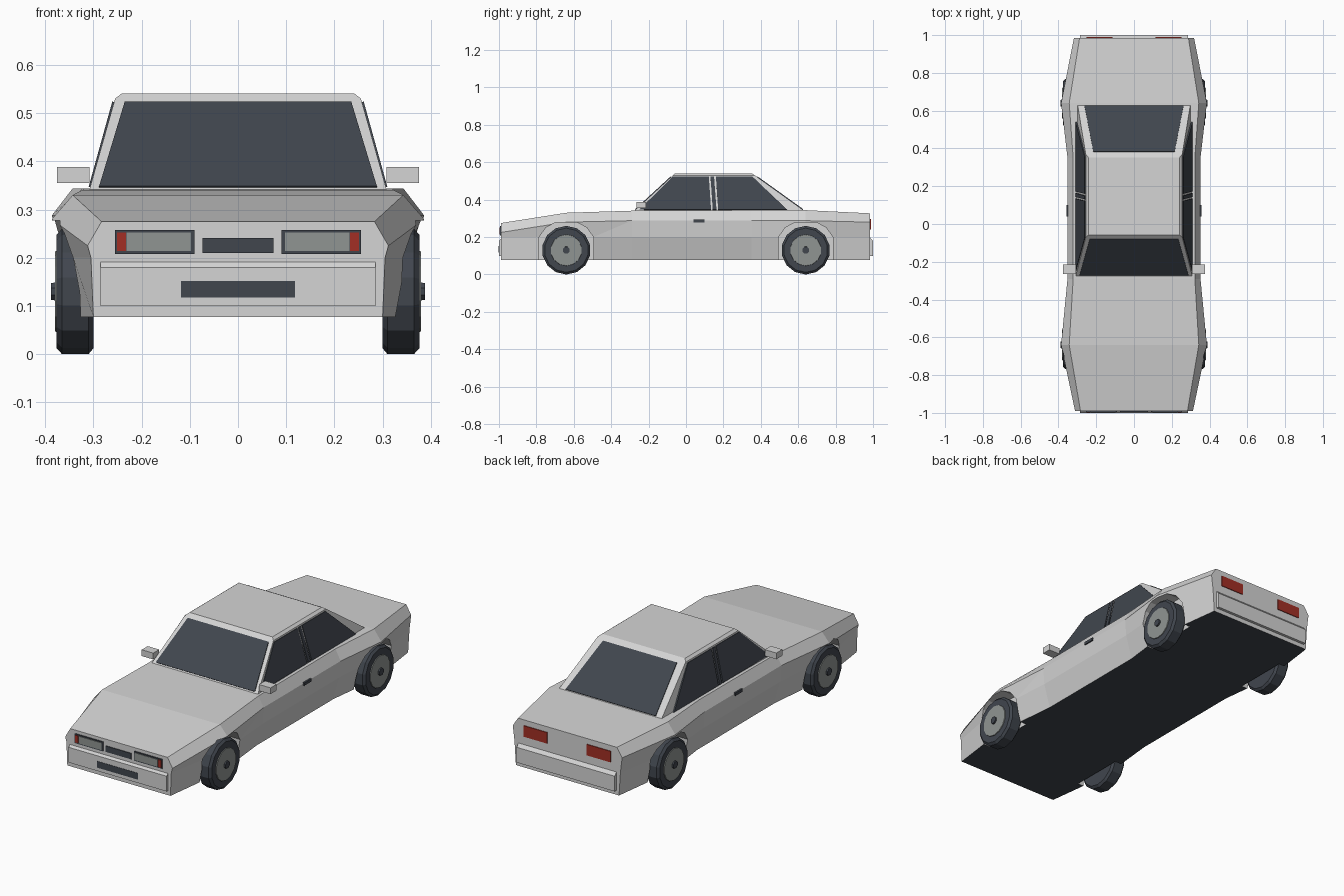
import bpy, bmesh, math
from mathutils import Vector

default = bpy.data.objects.get("Cube")
if default:
    bpy.data.objects.remove(default)


def material(name, r, g, b):
    m = bpy.data.materials.new(name)
    m.use_nodes = True
    m.diffuse_color = (r, g, b, 1)
    m.node_tree.nodes["Principled BSDF"].inputs["Base Color"].default_value = (r, g, b, 1)
    return m


paint = material("silver paint", 0.66, 0.66, 0.66)
dark = material("dark glass and rubber", 0.052, 0.061, 0.076)
grey = material("metal grey", 0.28, 0.3, 0.29)
red = material("lamp red", 0.36, 0.028, 0.018)


def finish(name, bm, *mats):
    bmesh.ops.recalc_face_normals(bm, faces=bm.faces)
    mesh = bpy.data.meshes.new(name)
    bm.to_mesh(mesh)
    bm.free()
    for m in mats:
        mesh.materials.append(m)
    ob = bpy.data.objects.new(name, mesh)
    bpy.context.collection.objects.link(ob)
    return ob


def loft(name, rings, *mats):
    """Skin a list of equal point rings and cap both ends."""
    bm = bmesh.new()
    loops = [[bm.verts.new(p) for p in ring] for ring in rings]
    n = len(loops[0])
    for a, b in zip(loops, loops[1:]):
        for i in range(n):
            j = (i + 1) % n
            bm.faces.new((a[i], a[j], b[j], b[i]))
    bm.faces.new(loops[0])
    bm.faces.new(loops[-1])
    return finish(name, bm, *mats)


def prism(name, pts, vec, *mats):
    pts = [Vector(p) for p in pts]
    return loft(name, [pts, [p + Vector(vec) for p in pts]], *mats)


def panel(name, pts, mat, thick=0.008):
    """Thin plate centred on the surface it lies on."""
    p = [Vector(q) for q in pts]
    vec = (p[1] - p[0]).cross(p[2] - p[0]).normalized() * thick
    return prism(name, [q - vec / 2 for q in p], vec, mat)


def box(name, x, y, z, mat):
    pts = [(x[0], y[0], z[0]), (x[1], y[0], z[0]), (x[1], y[0], z[1]), (x[0], y[0], z[1])]
    return prism(name, pts, (0, y[1] - y[0], 0), mat)


def lathe(name, profile, side, y, z, mat, n=14):
    rings = []
    for x, r in profile:
        angles = [2 * math.pi * (i + 0.5) / n for i in range(n)]
        rings.append([(side * x, y + r * math.cos(a), z + r * math.sin(a)) for a in angles])
    return loft(name, rings, mat)


# Body shell: y, sill x, side x, widest x and z, shoulder x and z
SILL = 0.077
sections = [
    (-0.99, 0.3, 0.305, 0.312, 0.225, 0.283, 0.275),
    (-0.64, 0.345, 0.368, 0.386, 0.28, 0.343, 0.33),
    (-0.29, 0.31, 0.345, 0.352, 0.288, 0.322, 0.341),
    (0.35, 0.31, 0.345, 0.352, 0.288, 0.322, 0.344),
    (0.64, 0.345, 0.368, 0.386, 0.288, 0.343, 0.344),
    (0.985, 0.3, 0.308, 0.318, 0.28, 0.288, 0.327),
]
rings = []
for y, sill, side, wide, wide_z, top, top_z in sections:
    half = [(sill, SILL), (side, 0.2), (wide, wide_z), (top, top_z)]
    rings.append([(x, y, z) for x, z in half] + [(-x, y, z) for x, z in reversed(half)])
body = loft("body", rings, paint, dark)

# Wheel arches cut out of the shell
AXLES = {"front": -0.64, "rear": 0.64}
arch = [(-0.145, -0.02), (-0.145, 0.2), (-0.11, 0.25), (-0.06, 0.277),
        (0.06, 0.277), (0.11, 0.25), (0.145, 0.2), (0.145, -0.02)]
for axle in AXLES.values():
    for s in (1, -1):
        cutter = prism("arch_cutter", [(s * 0.292, axle + y, z) for y, z in arch],
                       (s * 0.2, 0, 0), paint)
        cutter.hide_render = True
        mod = body.modifiers.new("arch", "BOOLEAN")
        mod.operation = "DIFFERENCE"
        mod.solver = "EXACT"
        mod.object = cutter
        bpy.context.view_layer.objects.active = body
        bpy.ops.object.modifier_apply(modifier=mod.name)
        bpy.data.objects.remove(cutter)

# Dark underside
for f in body.data.polygons:
    f.material_index = 1 if f.normal.z < -0.9 and f.center.z < SILL + 0.01 else 0

# Cabin: z, half width front and rear, front y, rear y
BELT, EAVE = 0.335, 0.53
levels = [(BELT, 0.31, 0.3, -0.282, 0.64),
          (EAVE, 0.255, 0.255, -0.07, 0.368),
          (0.541, 0.241, 0.241, -0.058, 0.352)]
loft("cabin", [[(-f, y0, z), (f, y0, z), (r, y1, z), (-r, y1, z)]
               for z, f, r, y0, y1 in levels], paint)


def slope(z, low, high):
    return low + (high - low) * (z - BELT) / (EAVE - BELT)


# Windscreen and rear window
for name, low, high, wide, narrow in (("windscreen", -0.282, -0.07, 0.288, 0.235),
                                      ("rear_window", 0.64, 0.368, 0.262, 0.215)):
    pts = [(-wide, 0.346), (wide, 0.346), (narrow, 0.521), (-narrow, 0.521)]
    panel(name, [(x, slope(z, low, high), z) for x, z in pts], dark)

# Side windows with the door pillar strip
glass = {
    "front_side_window": [(-0.25, 0.346), (0.134, 0.346), (0.122, 0.523), (-0.07, 0.523)],
    "pillar_strip": [(0.143, 0.346), (0.163, 0.346), (0.15, 0.523), (0.131, 0.523)],
    "rear_side_window": [(0.172, 0.346), (0.54, 0.346), (0.355, 0.523), (0.16, 0.523)],
}
for s, tag in ((1, "left"), (-1, "right")):
    for name, pts in glass.items():
        panel(f"{tag}_{name}", [(s * slope(z, 0.309, 0.255), y, z) for y, z in pts], dark)

    # Mirror and door handle
    box(f"{tag}_mirror", (s * 0.308, s * 0.375), (-0.265, -0.215), (0.355, 0.388), paint)
    box(f"{tag}_door_handle", (s * 0.34, s * 0.358), (0.04, 0.1), (0.278, 0.293), dark)

    # Headlamp cluster and tail lamp
    box(f"{tag}_lamp_frame", (s * 0.09, s * 0.255), (-0.994, -0.986), (0.208, 0.258), dark)
    box(f"{tag}_headlamp", (s * 0.097, s * 0.231), (-0.997, -0.99), (0.214, 0.252), grey)
    box(f"{tag}_indicator", (s * 0.232, s * 0.251), (-0.997, -0.99), (0.214, 0.252), red)
    box(f"{tag}_tail_lamp", (s * 0.115, s * 0.252), (0.981, 0.989), (0.24, 0.298), red)

    # Wheels
    for pos, axle in AXLES.items():
        wheel = f"{pos}_{tag}"
        lathe(f"{wheel}_tyre", [(0.3, 0.118), (0.31, 0.13), (0.365, 0.13), (0.376, 0.118)],
              s, axle, 0.13, dark)
        lathe(f"{wheel}_rim", [(0.36, 0.088), (0.38, 0.083)], s, axle, 0.13, grey)
        lathe(f"{wheel}_hub", [(0.37, 0.021), (0.388, 0.019)], s, axle, 0.13, dark, 8)

# Bumpers with a sloped upper edge
for s, name in ((-1, "front_bumper"), (1, "rear_bumper")):
    profile = [(0.975, 0.1), (1.0, 0.1), (1.0, 0.18), (0.984, 0.198), (0.975, 0.198)]
    prism(name, [(-0.285, s * y, z) for y, z in profile], (0.57, 0, 0), paint)

# Grilles
box("upper_grille", (-0.074, 0.074), (-0.994, -0.986), (0.21, 0.241), dark)
box("lower_grille", (-0.118, 0.118), (-1.0015, -0.995), (0.118, 0.152), dark)
